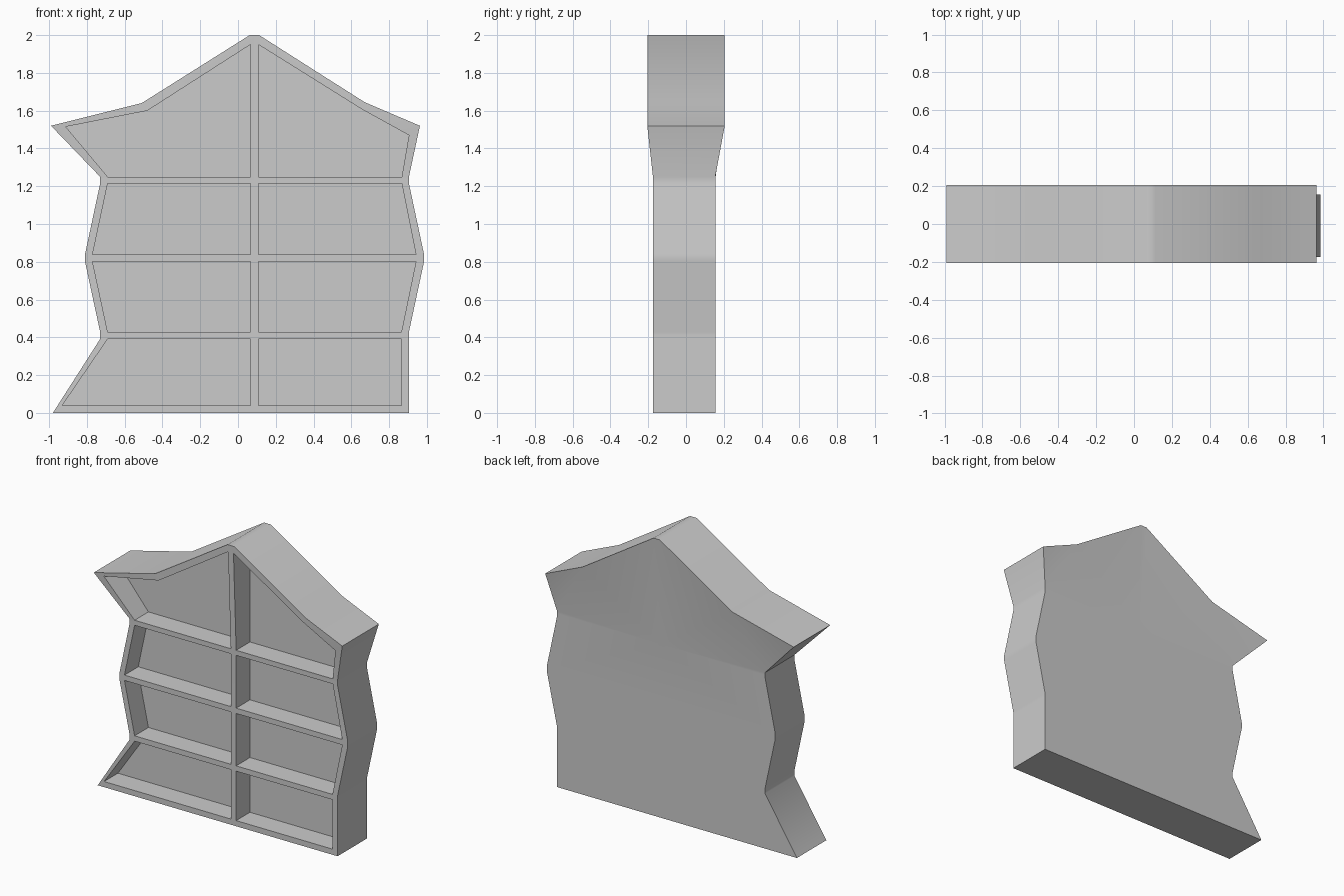
import bpy, bmesh, math

if "Cube" in bpy.data.objects:
    bpy.data.objects.remove(bpy.data.objects["Cube"])

MID = 0.087            # centre line of the upright divider
DIV = 0.021            # half width of the divider
FLOOR = -0.02          # depth of the recessed bays
Z = [0, 0.41, 0.82, 1.233]   # centre lines of the horizontal rails
H = 0.019              # half width of the rails

bm = bmesh.new()
cache = {}


def lean(z):
    return min(max((z - 1.25) / 0.27, 0), 1)


def front_y(x, z):
    # the divider rises straight from the top rail to the peak
    t = max(0, (z - 1.25) / 0.7) if abs(x - MID) < 0.024 else lean(z)
    return -0.175 - 0.03 * min(t, 1)


def back_y(x, z):
    return 0.155 + 0.05 * lean(z)


def vert(layer, p):
    key = (layer, round(p[0], 4), round(p[1], 4))
    if key not in cache:
        y = {"front": front_y, "back": back_y, "floor": lambda x, z: FLOOR}[layer](*p)
        cache[key] = bm.verts.new((p[0], y, p[1]))
    return cache[key]


def face(vs):
    vs = list(dict.fromkeys(vs))
    return bm.faces.new(vs) if len(vs) > 2 else None


outers = []


def bay(outer, inner):
    """Frame rim, recess walls and recess floor of one compartment."""
    n = len(outer)
    for i in range(n):
        j = (i + 1) % n
        face([vert("front", outer[i]), vert("front", outer[j]),
              vert("front", inner[j]), vert("front", inner[i])])
        face([vert("front", inner[i]), vert("front", inner[j]),
              vert("floor", inner[j]), vert("floor", inner[i])])
    face([vert("floor", p) for p in inner])
    outers.append(outer)


# three lower rows: outer x and inner x at the bottom and top of each row
rows = {
    -1: [(-0.98, -0.73, -0.93, -0.69), (-0.73, -0.81, -0.69, -0.77), (-0.81, -0.73, -0.77, -0.69)],
    1: [(0.905, 0.905, 0.865, 0.865), (0.905, 0.985, 0.865, 0.942), (0.985, 0.905, 0.942, 0.867)],
}
for side, specs in rows.items():
    d = MID + side * DIV
    for k, (ob, ot, ib, it) in enumerate(specs):
        zb, zt = Z[k], Z[k + 1]
        low, high = (zb + H if k else 0.04), zt - H
        edge = low if k else 0
        bay([(MID, zb), (ob, zb), (ob, edge), (ot, high), (ot, zt), (MID, zt)],
            [(d, low), (ib, low), (ib, low), (it, high), (it, high), (d, high)])

# flared top bays
zt, zi = Z[3], 1.25
bay([(MID, zt), (-0.73, zt), (-0.73, zi), (-0.99, 1.52), (-0.51, 1.64), (0.062, 2), (MID, 2)],
    [(MID - DIV, zi), (-0.69, zi), (-0.69, zi), (-0.912, 1.515), (-0.48, 1.60),
     (MID - DIV, 1.95), (MID - DIV, 1.95)])
bay([(MID, zt), (0.905, zt), (0.905, zi), (0.963, 1.52), (0.67, 1.645), (0.112, 2), (MID, 2)],
    [(MID + DIV, zi), (0.867, zi), (0.867, zi), (0.905, 1.47), (0.66, 1.605),
     (MID + DIV, 1.95), (MID + DIV, 1.95)])

# outer side walls follow the open contour of the front
rim = [e for e in bm.edges if len(e.link_faces) == 1]
for e in rim:
    a, b = e.verts
    face([a, b, vert("back", (b.co.x, b.co.z)), vert("back", (a.co.x, a.co.z))])

# back panel
back = [face([vert("back", p) for p in o]) for o in outers]
bmesh.ops.triangulate(bm, faces=back[-2:])
bmesh.ops.recalc_face_normals(bm, faces=bm.faces)

mesh = bpy.data.meshes.new("divided_cabinet")
bm.to_mesh(mesh)
bm.free()
obj = bpy.data.objects.new("divided_cabinet", mesh)
bpy.context.collection.objects.link(obj)
bpy.context.view_layer.objects.active = obj
obj.select_set(True)
bpy.ops.object.shade_smooth_by_angle(angle=math.radians(35))
